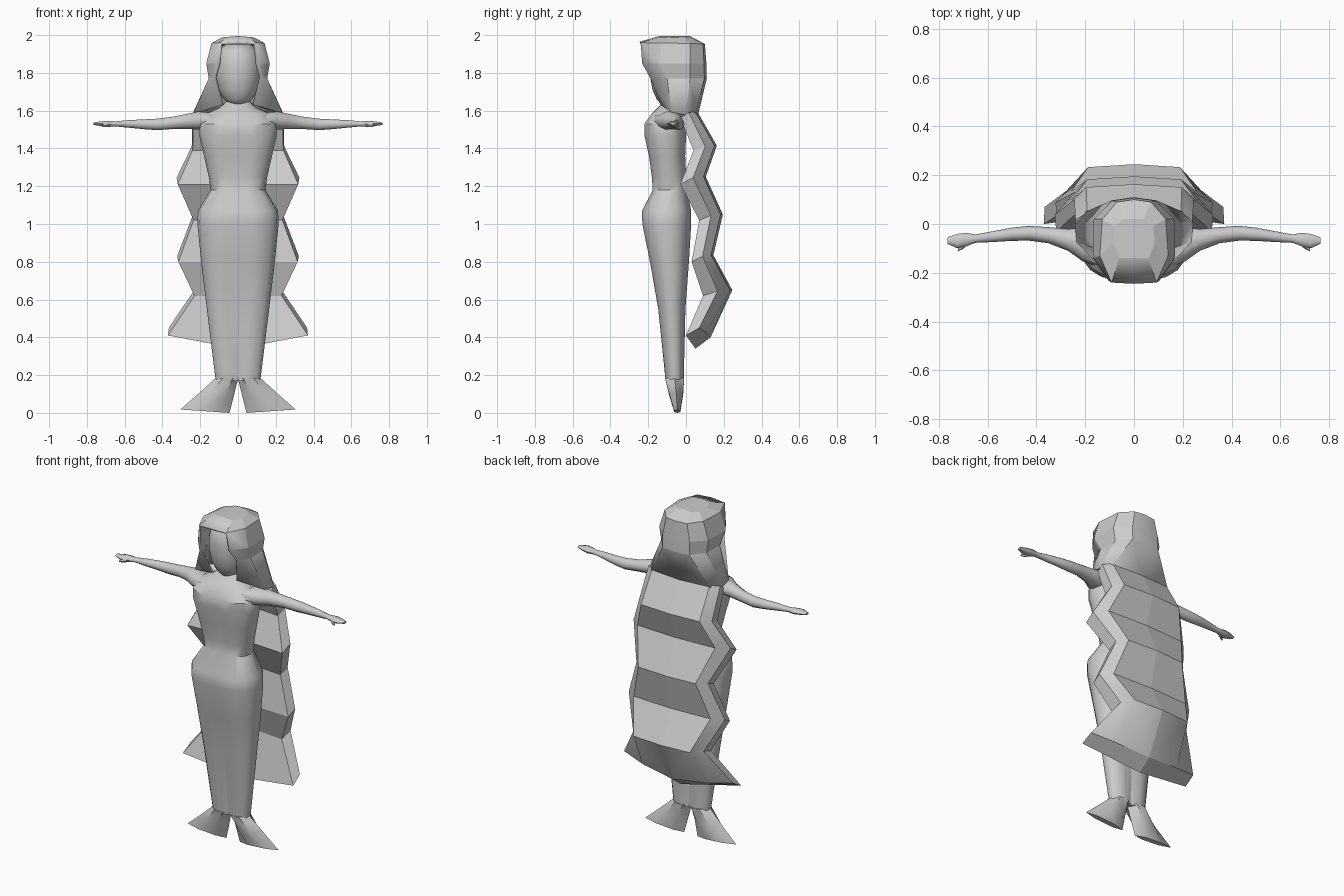
import bpy, math

grey = bpy.data.materials.new("soft grey")
grey.diffuse_color = (0.6, 0.6, 0.6, 1)


def make(name, verts, faces, angle=40, mirror=False):
    me = bpy.data.meshes.new(name)
    me.from_pydata(verts, [], faces)
    me.materials.append(grey)
    ob = bpy.data.objects.new(name, me)
    bpy.context.collection.objects.link(ob)
    bpy.ops.object.select_all(action='DESELECT')
    ob.select_set(True)
    bpy.context.view_layer.objects.active = ob
    bpy.ops.object.mode_set(mode='EDIT')
    bpy.ops.mesh.select_all(action='SELECT')
    bpy.ops.mesh.normals_make_consistent(inside=False)
    bpy.ops.object.mode_set(mode='OBJECT')
    bpy.ops.object.shade_smooth_by_angle(angle=math.radians(angle))
    if mirror:
        m = ob.modifiers.new("mirror", 'MIRROR')
        m.use_clip = True
    return ob


def loft(name, rings, **kw):
    """Skin closed rings of equal length and cap both ends."""
    n = len(rings[0])
    faces = [(r * n + i, r * n + (i + 1) % n, (r + 1) * n + (i + 1) % n, (r + 1) * n + i)
             for r in range(len(rings) - 1) for i in range(n)]
    faces += [tuple(range(n)), tuple(range((len(rings) - 1) * n, len(rings) * n))]
    return make(name, [p for ring in rings for p in ring], faces, **kw)


# Torso and tapering tail: z, half width, front y, back y, centre groove depth
body = [(0.17, .118, -.11, -.01, .02), (0.55, .165, -.15, .0, .02), (0.8, .195, -.195, .02, .018),
        (1.0, .215, -.237, .033, .015), (1.07, .212, -.238, .033, .015), (1.18, .145, -.18, .01, .012),
        (1.25, .155, -.185, .005, .012), (1.36, .18, -.2, .0, .015), (1.47, .205, -.225, .005, .015),
        (1.53, .205, -.225, .005, .012), (1.585, .17, -.185, .0, .005), (1.615, .1, -.15, -.01, 0),
        (1.65, .062, -.12, -.015, 0), (1.72, .055, -.12, -.015, 0)]
rings = []
for z, w, f, b, g in body:
    ring = []
    for i in range(20):
        a = math.tau * i / 20
        s, c = math.sin(a), math.cos(a)
        d = 1 - (g / ((b - f) / 2) if i in (0, 10) else 0)
        ring.append((w * math.copysign(abs(s) ** .85, s),
                     (f + b) / 2 - (b - f) / 2 * d * math.copysign(abs(c) ** .85, c), z))
    rings.append(ring)
loft("body", rings, angle=35)


# Tail fins: inner x, inner z, outer x, outer z, front y, back y
def fin_ring(xi, zi, xo, zo, f, b):
    m = (f + b) / 2
    pts = [(0, m), (.25, f), (.7, f), (1, m), (.7, b), (.25, b)]
    return [(xi + (xo - xi) * t, y, zi + (zo - zi) * t) for t, y in pts]


loft("tail_fin", [fin_ring(.0, .18, .118, .185, -.11, -.01),
                  fin_ring(.022, .09, .2, .11, -.09, -.015),
                  fin_ring(.045, .0, .305, .018, -.062, -.03)], mirror=True)

# Arms: x, centre y, centre z, half depth, half height
arm = [(.13, -.1, 1.545, .085, .045), (.21, -.085, 1.548, .068, .05), (.27, -.065, 1.543, .045, .042),
       (.35, -.046, 1.535, .033, .034), (.43, -.038, 1.527, .03, .032), (.5, -.042, 1.528, .027, .027),
       (.58, -.052, 1.53, .022, .021), (.65, -.06, 1.53, .017, .014), (.69, -.064, 1.53, .028, .017),
       (.725, -.07, 1.531, .029, .013), (.765, -.068, 1.531, .013, .007)]
loft("arm", [[(x, y + dy * math.cos(math.tau * i / 10), z + dz * math.sin(math.tau * i / 10))
              for i in range(10)] for x, y, z, dy, dz in arm], mirror=True)
loft("thumb", [[(x, y + r * math.cos(math.tau * i / 6), z + r * math.sin(math.tau * i / 6))
                for i in range(6)] for x, y, z, r in
               [(.675, -.07, 1.526, .012), (.705, -.095, 1.522, .01), (.722, -.106, 1.52, .005)]],
     mirror=True)

# Head: z, half width, front y, back y
head = [(1.625, .03, -.125, -.05), (1.66, .075, -.155, .0), (1.71, .105, -.178, .04),
        (1.78, .122, -.19, .06), (1.85, .125, -.19, .07), (1.91, .11, -.18, .06), (1.95, .07, -.14, .03)]
loft("head", [[(w * math.sin(math.tau * i / 16),
                (f + b) / 2 - (b - f) / 2 * math.cos(math.tau * i / 16), z)
               for i in range(16)] for z, w, f, b in head], angle=50)

# Hair cap: half rows from front to back, top row to flared lower row
cap = [[(0, -.14, 1.995), (.06, -.14, 1.99), (.085, -.08, 1.988), (.08, -.01, 1.988), (.04, .02, 1.99), (0, .02, 1.995)],
       [(0, -.245, 1.965), (.092, -.24, 1.96), (.14, -.13, 1.958), (.13, .02, 1.956), (.07, .09, 1.953), (0, .1, 1.953)],
       [(0, -.245, 1.95), (.105, -.232, 1.85), (.168, -.14, 1.85), (.165, .02, 1.85), (.09, .095, 1.85), (0, .108, 1.85)],
       [(0, 0, 0), (.125, -.19, 1.775), (.155, -.1, 1.77), (.152, .02, 1.77), (.09, .097, 1.77), (0, .11, 1.77)],
       [(0, 0, 0), (.085, -.135, 1.63), (.235, -.075, 1.59), (.242, .0, 1.58), (.2, .05, 1.58), (0, .065, 1.58)]]
verts = [p for row in cap for p in row]
faces = [(r * 6 + i, r * 6 + i + 1, r * 6 + i + 7, r * 6 + i + 6)
         for r in range(4) for i in range(5) if not (i == 0 and r > 0)]
faces.append((0, 1, 2, 3, 4, 5))
used = sorted({i for f in faces for i in f})
ob = make("hair_cap", [verts[i] for i in used], [tuple(used.index(i) for i in f) for f in faces],
          angle=12, mirror=True)
sol = ob.modifiers.new("thickness", 'SOLIDIFY')
sol.thickness, sol.offset = .014, -1

# Zigzag hair mass: half width, front y, front z, centre back y, back z
hair = [(.24, -.03, 1.56, .06, 1.595), (.245, .04, 1.39, .163, 1.415), (.325, -.03, 1.21, .105, 1.25),
        (.24, .07, 1.02, .195, 1.05), (.322, .03, .8, .145, .835), (.235, .09, .62, .245, .65)]
rings = []
for w, fy, fz, by, bz in hair:
    oy = fy + (by - fy) * .5
    rings.append([(0, fy + .02, fz), (w * .98, fy, fz), (w, oy, bz - .005),
                  (w * .8, by - .012, bz), (0, by, bz)])
rings.append([(0, .05, .34), (.37, .0, .41), (.366, .07, .45), (.22, .105, .425), (0, .13, .4)])
loft("long_hair", rings, angle=25, mirror=True)
